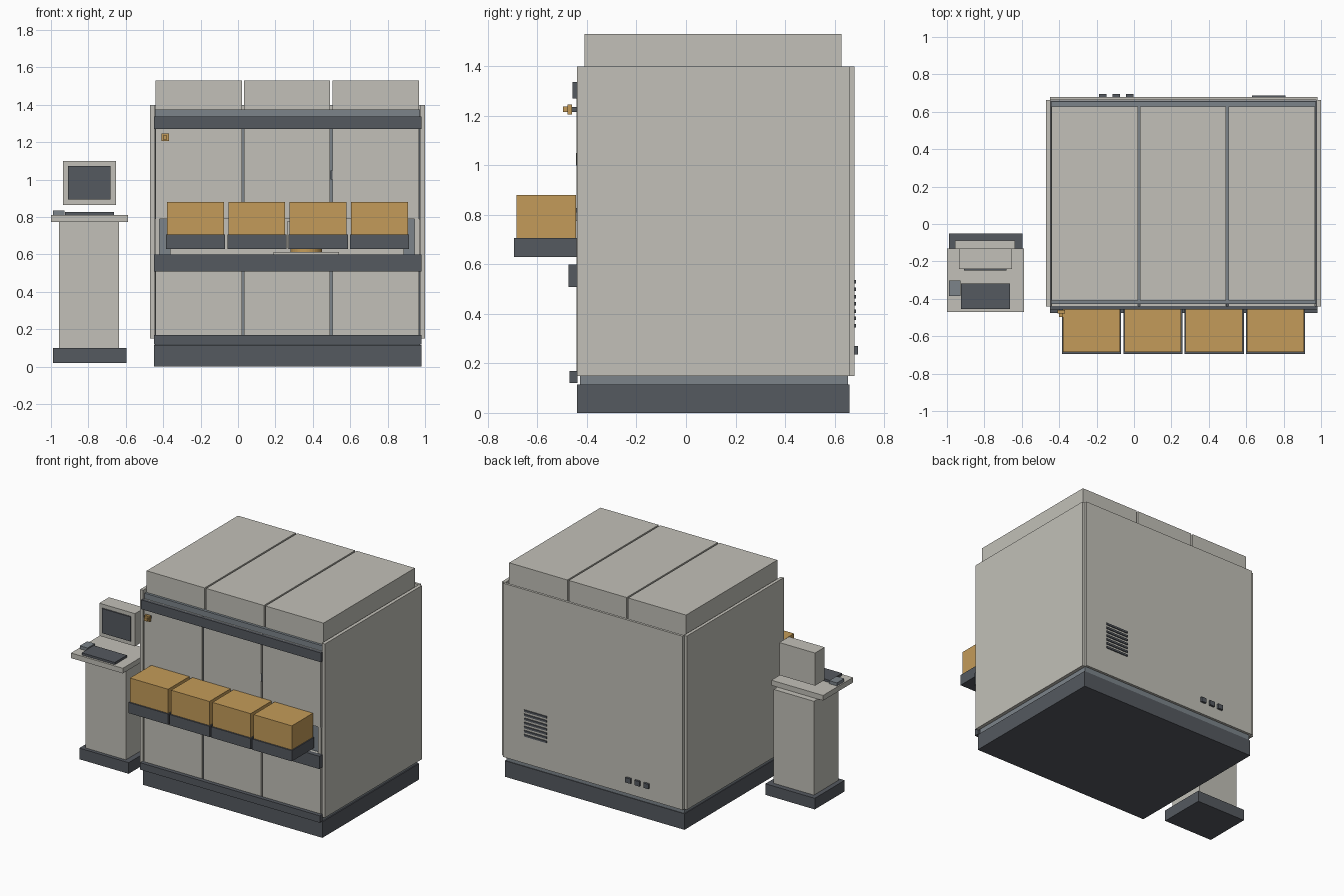
import bpy
import bmesh
from mathutils import Matrix

cube = bpy.data.objects.get("Cube")
if cube:
    bpy.data.objects.remove(cube, do_unlink=True)


def make_material(name, rgb):
    mat = bpy.data.materials.new(name)
    mat.use_nodes = True
    mat.diffuse_color = (*rgb, 1)
    mat.node_tree.nodes["Principled BSDF"].inputs["Base Color"].default_value = (*rgb, 1)
    return mat


CREAM = make_material("warm grey panel", (0.54, 0.53, 0.48))
DARK = make_material("dark grey trim", (0.09, 0.10, 0.115))
SLATE = make_material("slate frame", (0.20, 0.23, 0.255))
AMBER = make_material("amber", (0.55, 0.33, 0.10))


def finish(name, bm, mat):
    mesh = bpy.data.meshes.new(name)
    bm.to_mesh(mesh)
    bm.free()
    mesh.materials.append(mat)
    obj = bpy.data.objects.new(name, mesh)
    bpy.context.collection.objects.link(obj)
    return obj


def box(name, xs, ys, zs, mat):
    """Box given by its low and high limit on each axis."""
    spans = (xs, ys, zs)
    centre = [(a + b) / 2 for a, b in spans]
    size = [b - a for a, b in spans]
    bm = bmesh.new()
    bmesh.ops.create_cube(bm, size=1, matrix=Matrix.Translation(centre) @ Matrix.Diagonal((*size, 1)))
    return finish(name, bm, mat)


def disc(name, centre, radius, height, mat):
    bm = bmesh.new()
    bmesh.ops.create_cone(bm, cap_ends=True, segments=32, radius1=radius, radius2=radius,
                          depth=height, matrix=Matrix.Translation(centre))
    return finish(name, bm, mat)


# Cabinet base and inner frame, leaving a loading slot in the front
WIDE = (-0.45, 0.98)
CORE = (-0.445, 0.972)
DEEP = (-0.428, 0.655)
box("cabinet_base", WIDE, (-0.44, 0.66), (0, 0.115), DARK)
box("lower_frame", CORE, DEEP, (0.115, 0.60), SLATE)
box("upper_frame", CORE, DEEP, (0.79, 1.375), SLATE)
box("rear_frame", CORE, (0.1, 0.655), (0.60, 0.79), SLATE)
box("slot_back_wall", (-0.36, 0.885), (0.08, 0.1), (0.60, 0.79), CREAM)
for side, jamb, post in (("right", (-0.42, -0.36), (-0.445, -0.42)),
                         ("left", (0.885, 0.945), (0.945, 0.972))):
    box(side + "_slot_jamb", jamb, (-0.42, 0.1), (0.60, 0.79), SLATE)
    box(side + "_slot_post", post, (-0.442, 0.1), (0.60, 0.79), CREAM)

# Transfer turntable inside the slot
box("turntable_plate", (0.19, 0.54), (-0.35, 0), (0.60, 0.612), CREAM)
disc("turntable", (0.365, -0.18, 0.622), 0.085, 0.02, AMBER)
box("transfer_arm", (0.265, 0.30), (-0.3, -0.05), (0.632, 0.78), CREAM)

# Outer skins
box("right_side_panel", (-0.47, -0.447), (-0.44, 0.662), (0.15, 1.40), CREAM)
box("left_side_panel", (0.975, 1.0), (-0.44, 0.662), (0.15, 1.40), CREAM)
box("back_panel", WIDE, (0.662, 0.68), (0.15, 1.40), CREAM)

# Three bays of doors and roof lids
for i, bay in enumerate(((-0.44, 0.021), (0.033, 0.493), (0.505, 0.968)), 1):
    box(f"lower_door_{i}", bay, (-0.442, -0.427), (0.16, 0.60), CREAM)
    box(f"upper_door_{i}", bay, (-0.442, -0.427), (0.79, 1.335), CREAM)
    box(f"roof_lid_{i}", bay, (-0.41, 0.628), (1.37, 1.53), CREAM)
box("door_latch", (0.494, 0.504), (-0.445, -0.428), (1.0, 1.05), DARK)

# Horizontal front rails
for name, front, zs in (("bottom_rail", -0.47, (0.12, 0.17)),
                        ("load_rail", -0.475, (0.508, 0.60)),
                        ("top_rail", -0.458, (1.27, 1.337))):
    box(name, WIDE, (front, -0.438), zs, DARK)

# Load ports with containers
for i in range(4):
    x = -0.385 + i * 0.328
    box(f"load_tray_{i + 1}", (x, x + 0.316), (-0.695, -0.44), (0.63, 0.707), DARK)
    box(f"container_{i + 1}", (x + 0.005, x + 0.309), (-0.685, -0.445), (0.707, 0.88), AMBER)

# Push button
box("button_stem", (-0.4, -0.38), (-0.465, -0.442), (1.215, 1.235), DARK)
box("button_plate", (-0.41, -0.37), (-0.478, -0.46), (1.206, 1.246), AMBER)
box("button_cap", (-0.401, -0.379), (-0.496, -0.478), (1.215, 1.237), AMBER)

# Vent slats and sockets on the back
for i in range(7):
    z = 0.345 + i * 0.0295
    box(f"vent_slat_{i + 1}", (0.63, 0.81), (0.68, 0.687), (z, z + 0.014), DARK)
for i in range(3):
    x = -0.187 + i * 0.072
    box(f"rear_socket_{i + 1}", (x, x + 0.04), (0.68, 0.695), (0.235, 0.27), DARK)

# Operator console
box("console_base", (-0.99, -0.597), (-0.39, -0.05), (0.02, 0.10), DARK)
box("console_column", (-0.957, -0.637), (-0.365, -0.087), (0.10, 0.775), CREAM)
box("console_desk", (-1.0, -0.588), (-0.47, -0.13), (0.775, 0.812), CREAM)
box("keyboard", (-0.925, -0.662), (-0.455, -0.317), (0.812, 0.828), DARK)
box("pointer_pad", (-0.99, -0.928), (-0.385, -0.302), (0.812, 0.834), SLATE)
box("monitor_body", (-0.936, -0.652), (-0.24, -0.13), (0.865, 1.10), CREAM)
box("monitor_screen", (-0.91, -0.682), (-0.249, -0.24), (0.895, 1.072), DARK)
